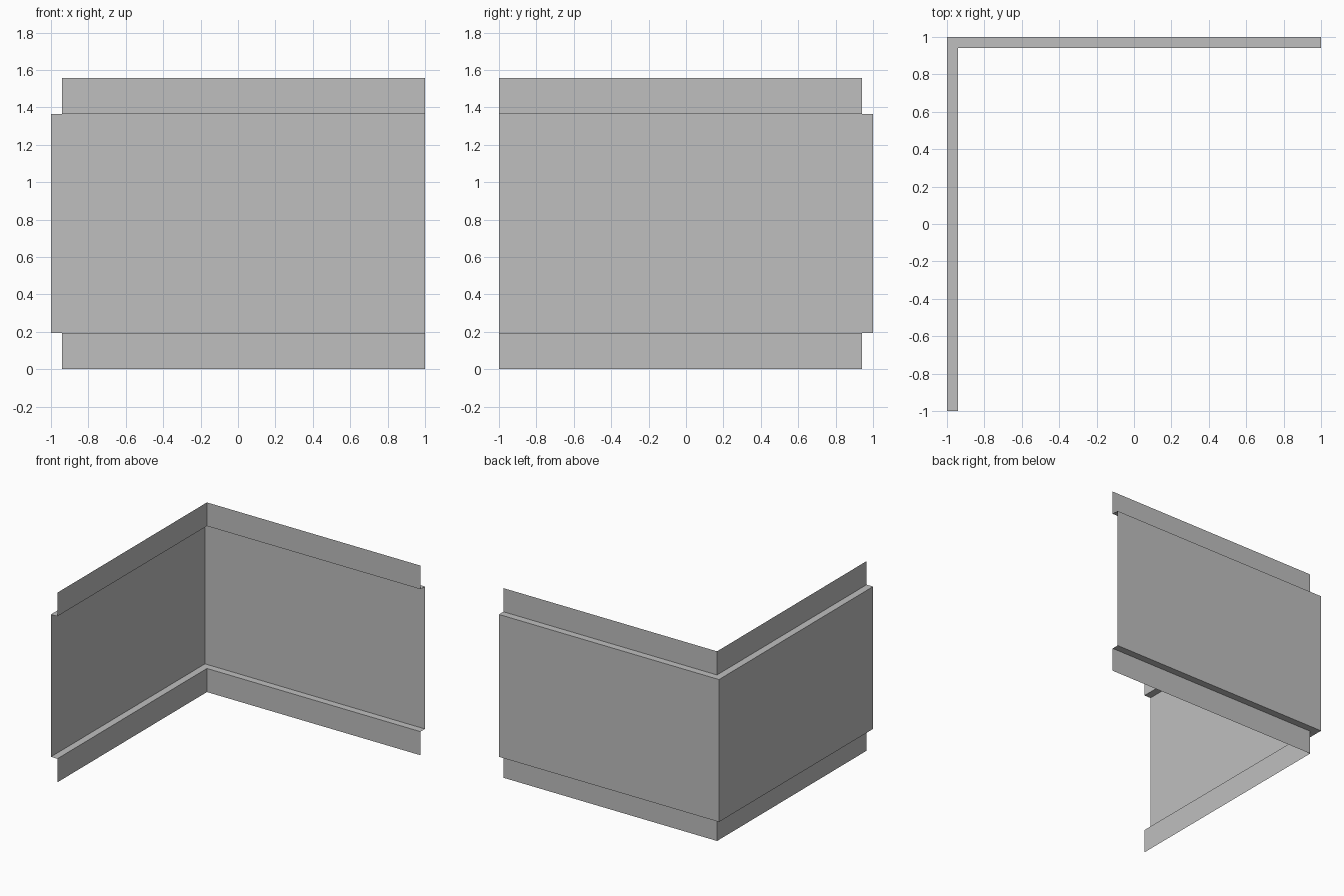
import bpy, bmesh

if "Cube" in bpy.data.objects:
    bpy.data.objects.remove(bpy.data.objects["Cube"])

INNER, OUTER, END = 0.942, 1.0, 1.0
HEIGHT, LIP = 1.558, 0.194

grey = bpy.data.materials.new("light_grey")
grey.diffuse_color = (0.52, 0.52, 0.52, 1)
grey.use_nodes = True
grey.node_tree.nodes["Principled BSDF"].inputs["Base Color"].default_value = grey.diffuse_color

# Sheet profile: (offset of corner from centre, height)
profile = [(INNER, 0), (INNER, LIP), (OUTER, LIP),
           (OUTER, HEIGHT - LIP), (INNER, HEIGHT - LIP), (INNER, HEIGHT)]

# Sweep the profile along the L-shaped path: left wall, corner, back wall
bm = bmesh.new()
rows = [[bm.verts.new(p) for p in ((-d, -END, z), (-d, d, z), (END, d, z))]
        for d, z in profile]
for low, high in zip(rows, rows[1:]):
    for i in range(2):
        bm.faces.new((low[i], high[i], high[i + 1], low[i + 1]))
# Outward side faces -x and +y
bm.normal_update()
for f in bm.faces:
    if f.normal.x > 0.5 or f.normal.y < -0.5:
        f.normal_flip()
bmesh.ops.recalc_face_normals(bm, faces=bm.faces[:])
mesh = bpy.data.meshes.new("corner_panel")
bm.to_mesh(mesh)
bm.free()
mesh.materials.append(grey)
panel = bpy.data.objects.new("corner_panel", mesh)
bpy.context.collection.objects.link(panel)
